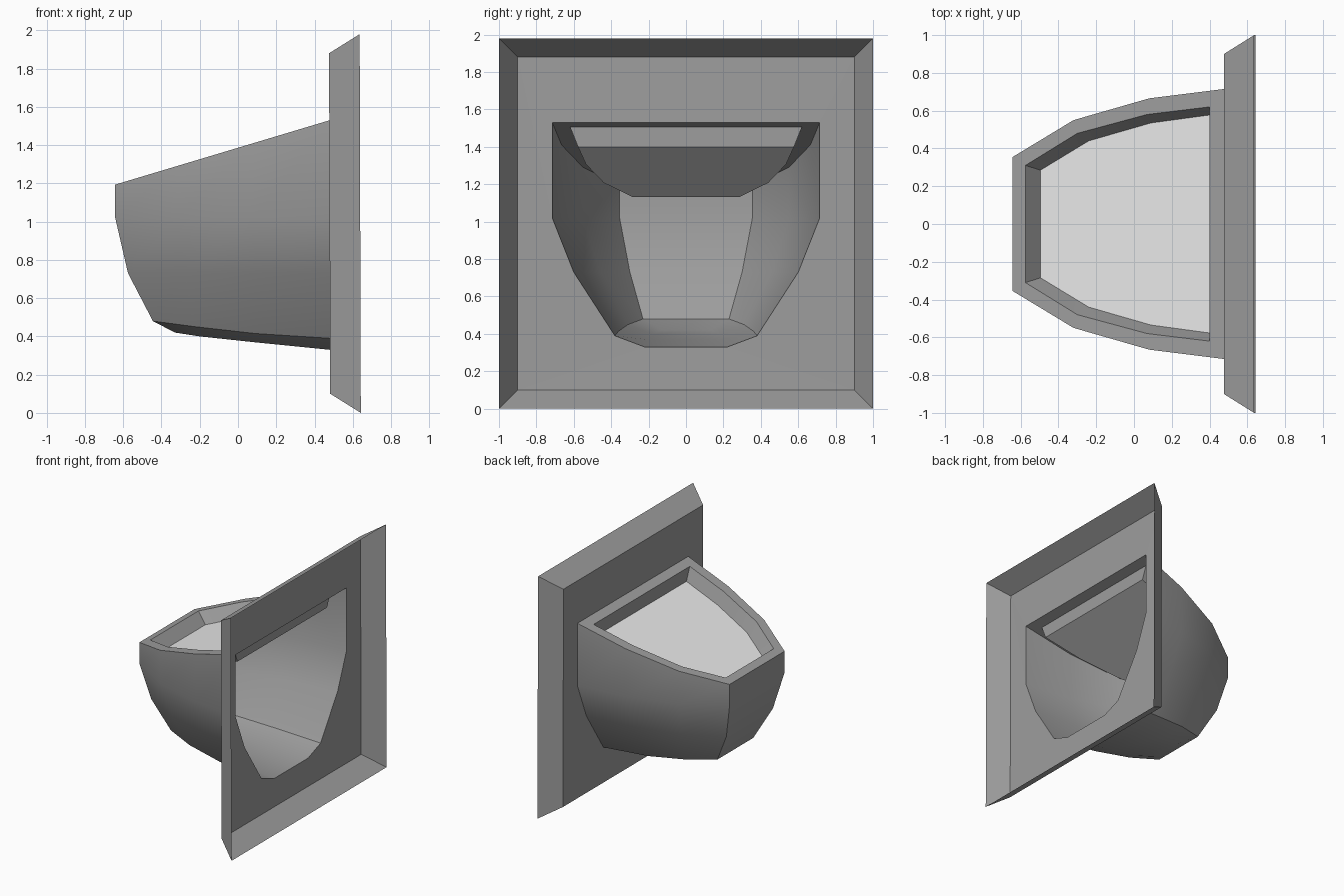
import bpy
import bmesh
import math

cube = bpy.data.objects.get("Cube")
if cube:
    bpy.data.objects.remove(cube)


def make_material(name, value):
    mat = bpy.data.materials.new(name)
    mat.use_nodes = True
    colour = (value, value, value, 1)
    mat.diffuse_color = colour
    mat.node_tree.nodes["Principled BSDF"].inputs["Base Color"].default_value = colour
    return mat


grey = make_material("mid grey", 0.34)
pale = make_material("pale grey", 0.8)


def finish(bm, name, mat, smooth=False):
    mesh = bpy.data.meshes.new(name)
    bm.to_mesh(mesh)
    bm.free()
    mesh.materials.append(mat)
    obj = bpy.data.objects.new(name, mesh)
    bpy.context.collection.objects.link(obj)
    if smooth:
        bpy.ops.object.select_all(action="DESELECT")
        obj.select_set(True)
        bpy.context.view_layer.objects.active = obj
        bpy.ops.object.shade_smooth_by_angle(angle=math.radians(30))
    return obj


def mirror_ring(half):
    """Half a ring runs from the nose to the wall; return it whole, side to side."""
    return [(x, -y, z) for x, y, z in reversed(half)] + list(half)


def sloped(half, height):
    """Lay plan points on the sloping plane of the basin top."""
    return [(x, y, height + 0.3 * x) for x, y in half]


def loft(bm, rings, closed):
    loops = [[bm.verts.new(p) for p in ring] for ring in rings]
    for a, b in zip(loops, loops[1:]):
        n = len(a)
        for i in range(n if closed else n - 1):
            j = (i + 1) % n
            bm.faces.new((a[i], b[i], b[j], a[j]))
    return loops


# Plan outlines, nose to wall
outer = [(-0.642, 0.355), (-0.32, 0.55), (0.08, 0.665), (0.48, 0.715)]
middle = [(-0.575, 0.30), (-0.28, 0.46), (0.10, 0.56), (0.48, 0.60)]
inset = [(-0.575, 0.31), (-0.30, 0.48), (0.07, 0.58), (0.40, 0.62)]
floor = [(-0.495, 0.285), (-0.24, 0.44), (0.09, 0.535), (0.40, 0.577)]

# Basin side rings, top to bottom
top_ring = mirror_ring(sloped(outer, 1.386))
side_rings = [
    top_ring,
    mirror_ring([(x, y, 1.02) for x, y in outer]),
    mirror_ring([(x, y, 0.73) for x, y in middle]),
    mirror_ring([(-0.445, 0.23, 0.48), (-0.22, 0.31, 0.45),
                 (0.09, 0.36, 0.415), (0.48, 0.38, 0.39)]),
    mirror_ring([(-0.33, 0.13, 0.42), (-0.2, 0.18, 0.40),
                 (0.08, 0.21, 0.37), (0.48, 0.22, 0.33)]),
]

# Basin shell with its underside
bm = bmesh.new()
bottom = loft(bm, side_rings, False)[-1]
for i in range(len(bottom) // 2 - 1):
    j = len(bottom) - 1 - i
    bm.faces.new((bottom[i], bottom[j], bottom[j - 1], bottom[i + 1]))
finish(bm, "basin_shell", grey, True)

# Rim and the slanted wall inside it
inset_ring = mirror_ring(sloped(inset, 1.386))
floor_ring = mirror_ring(sloped(floor, 1.28))
bm = bmesh.new()
loft(bm, [floor_ring, inset_ring, top_ring], True)
finish(bm, "basin_rim", grey, True)

# Pale recessed surface
bm = bmesh.new()
bm.faces.new([bm.verts.new(p) for p in floor_ring])
finish(bm, "basin_fill", pale)


# Wall plate: open back, flared sides, opening into the basin
def rectangle(x, half_width, low, high):
    return [(x, -half_width, low), (x, half_width, low),
            (x - 0.006, half_width, high), (x - 0.006, -half_width, high)]


bm = bmesh.new()
front, back = loft(bm, [rectangle(0.482, 0.9, 0.1, 1.88),
                        rectangle(0.642, 1.0, 0.0, 1.98)], True)
opening = [ring[0] for ring in side_rings] + [ring[-1] for ring in reversed(side_rings)]
hole = [bm.verts.new(p) for p in opening]
edges = []
for i in range(len(hole)):
    edges.append(bm.edges.new((hole[i - 1], hole[i])))
for i in range(len(front)):
    edges.append(bm.edges.get((front[i - 1], front[i])))
bmesh.ops.triangle_fill(bm, edges=edges, use_beauty=True, normal=(-1, 0, 0))
bmesh.ops.recalc_face_normals(bm, faces=bm.faces)
finish(bm, "wall_plate", grey)
